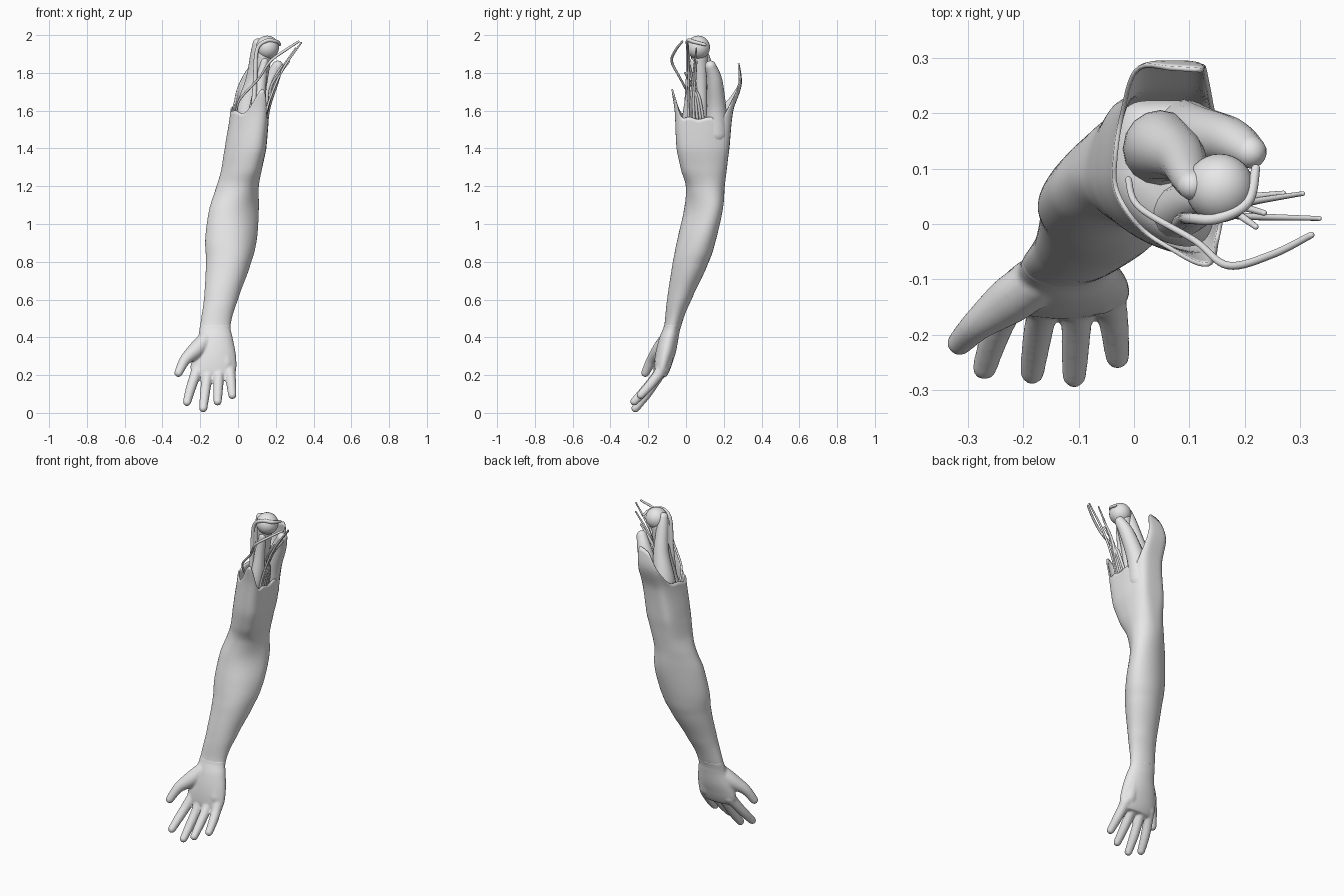
import bpy, bmesh, math
from mathutils import Vector

if "Cube" in bpy.data.objects:
    bpy.data.objects.remove(bpy.data.objects["Cube"])

grey = bpy.data.materials.new("pale_grey")
grey.use_nodes = True
grey.diffuse_color = (0.8, 0.8, 0.8, 1)
grey.node_tree.nodes["Principled BSDF"].inputs["Base Color"].default_value = (0.8, 0.8, 0.8, 1)


def spline(rows, u):
    """Smooth value through a list of rows at position u (0 to len - 1)."""
    last = len(rows) - 1
    i = min(max(int(u), 0), last - 1)
    f = u - i
    a, b, c, d = (rows[min(max(i + j, 0), last)] for j in (-1, 0, 1, 2))
    return [q + f * (r - p + f * (2 * p - 5 * q + 4 * r - s + f * (3 * (q - r) + s - p))) / 2
            for p, q, r, s in zip(a, b, c, d)]


def add_loft(bm, rings, caps=True):
    loops = [[bm.verts.new(p) for p in ring] for ring in rings]
    n = len(loops[0])
    for low, high in zip(loops, loops[1:]):
        for i in range(n):
            j = (i + 1) % n
            bm.faces.new((low[i], low[j], high[j], high[i]))
    if caps:
        bm.faces.new(loops[0][::-1])
        bm.faces.new(loops[-1])


def add_sweep(bm, path, steps=8, sides=16):
    """Round-ended tube along rows of x, y, z, radius."""
    count = (len(path) - 1) * steps
    rows = [spline(path, k / steps) for k in range(count + 1)]
    start, end = Vector(rows[0][:3]), Vector(rows[-1][:3])
    head = (start - Vector(rows[1][:3])).normalized()
    tail = (end - Vector(rows[-2][:3])).normalized()
    arcs = [math.radians(a) for a in (20, 40, 60, 75, 86)]

    def dome(centre, way, r):
        return [[*(centre + way * r * math.sin(a)), r * math.cos(a)] for a in arcs]

    rows = dome(start, head, rows[0][3])[::-1] + rows + dome(end, tail, rows[-1][3])
    rings, side = [], None
    for k, row in enumerate(rows):
        way = (Vector(rows[min(k + 1, len(rows) - 1)][:3]) - Vector(rows[max(k - 1, 0)][:3])).normalized()
        side = way.orthogonal() if side is None else side - way * side.dot(way)
        side.normalize()
        up = way.cross(side)
        rings.append([Vector(row[:3]) + row[3] * (side * math.cos(t) + up * math.sin(t))
                      for t in (math.tau * s / sides for s in range(sides))])
    add_loft(bm, rings)


def finish(bm, name):
    bmesh.ops.recalc_face_normals(bm, faces=bm.faces)
    mesh = bpy.data.meshes.new(name)
    bm.to_mesh(mesh)
    bm.free()
    mesh.materials.append(grey)
    mesh.shade_smooth()
    obj = bpy.data.objects.new(name, mesh)
    bpy.context.collection.objects.link(obj)
    return obj


def sweep(name, path):
    bm = bmesh.new()
    add_sweep(bm, path)
    return finish(bm, name)


# Limb outline: height, x range, y range, slant of the front, diagonal tilt
LIMB = [
    (0.19, -0.24, -0.02, -0.17, -0.10, 0, 0),
    (0.24, -0.25, -0.01, -0.17, -0.08, 0, 0),
    (0.32, -0.235, -0.015, -0.16, -0.055, 0, 0),
    (0.4, -0.21, -0.03, -0.14, -0.04, 0, 0),
    (0.46, -0.2, -0.04, -0.115, -0.025, 0, 0),
    (0.6, -0.18, 0, -0.10, 0.03, 0.1, 0.1),
    (0.8, -0.17, 0.07, -0.07, 0.12, 0.2, 0.2),
    (0.92, -0.175, 0.1, -0.045, 0.16, 0.2, 0.3),
    (1.08, -0.155, 0.11, -0.01, 0.195, 0.2, 0.4),
    (1.2, -0.115, 0.11, 0, 0.205, 0.3, 0.2),
    (1.28, -0.09, 0.125, -0.025, 0.215, 0.4, 0.1),
    (1.4, -0.07, 0.15, -0.05, 0.23, 0.4, 0),
    (1.6, -0.04, 0.165, -0.06, 0.25, 0.5, 0),
    (1.74, -0.035, 0.17, -0.08, 0.295, 0.6, 0),
    (1.88, 0, 0.18, -0.08, 0.28, 0.6, 0),
]


def outline(z, t, shrink=1):
    i = 0
    while i < len(LIMB) - 2 and LIMB[i + 1][0] < z:
        i += 1
    u = i + (z - LIMB[i][0]) / (LIMB[i + 1][0] - LIMB[i][0])
    _, x0, x1, y0, y1, slant, tilt = spline(LIMB, u)
    c, s = math.cos(t), math.sin(t + tilt)
    # The back of the upper arm is squarer than the rest
    square = 1 - 0.45 * min(1, max(0, (z - 1.15) * 4)) * max(0, s)
    x = math.copysign(abs(c) ** square, c) + slant * min(0, s) ** 2
    y = math.copysign(abs(s) ** square, s)
    return Vector(((x0 + x1) / 2 + shrink * (x1 - x0) / 2 * x,
                   (y0 + y1) / 2 + shrink * (y1 - y0) / 2 * y, z))


def rim(t):
    """Torn upper edge with a broad back flap and a front point."""
    width = 0.42 if t < 1.4 else 0.85
    return (1.56 + 0.04 * max(0, -math.cos(t)) + 0.29 * math.exp(-((t - 1.4) / width) ** 2)
            + 0.16 * math.exp(-((t - 4.75) / 0.4) ** 2) + 0.006 * math.sin(9 * t))


ANGLES = [math.tau * k / 72 for k in range(72)]

# Arm skin, open at the top and tucked into the wrist below
bm = bmesh.new()
add_loft(bm, [[outline(0.43 + (rim(t) - 0.43) * k / 56, t, 0.9 if k == 0 else 1) for t in ANGLES]
              for k in range(57)], caps=False)
skin = finish(bm, "arm_skin")
shell = skin.modifiers.new("thickness", "SOLIDIFY")
shell.thickness = 0.008
shell.offset = -1

# Flesh plug inside the skin
bm = bmesh.new()
add_loft(bm, [[outline(z, t, f) for t in ANGLES]
              for z, f in ((1.4, 0.9), (1.5, 0.9), (1.53, 0.75), (1.55, 0.4))])
finish(bm, "flesh_core")

# Hand: palm, fingers and thumb fused together
bm = bmesh.new()
add_loft(bm, [[outline(0.19 + 0.02 * k, t, 0.85 if k == 0 else 1.02) for t in ANGLES]
              for k in range(15)])
FINGERS = [  # knuckle x, tip x, tip y, tip z
    (-0.212, -0.27, -0.26, 0.057),
    (-0.157, -0.184, -0.268, 0.024),
    (-0.1, -0.108, -0.274, 0.06),
    (-0.046, -0.03, -0.24, 0.094),
]
for bx, tx, ty, tz in FINGERS:
    base, tip = Vector((bx, -0.125, 0.235)), Vector((tx, ty, tz))
    bend = Vector((0, 0.014, 0.01))
    add_sweep(bm, [(*base, 0.033), (*(base.lerp(tip, 0.4) + bend), 0.028),
                   (*(base.lerp(tip, 0.72) + bend), 0.026), (*tip, 0.022)])
add_sweep(bm, [(-0.17, -0.1, 0.39, 0.042), (-0.22, -0.135, 0.335, 0.044),
               (-0.28, -0.18, 0.28, 0.03), (-0.315, -0.215, 0.212, 0.023)])
add_sweep(bm, [(-0.075, -0.098, 0.36, 0.045), (-0.065, -0.12, 0.26, 0.045)])
hand = finish(bm, "hand")
fuse = hand.modifiers.new("fuse", "REMESH")
fuse.mode = "VOXEL"
fuse.voxel_size = 0.006
fuse.use_smooth_shade = True
relax = hand.modifiers.new("relax", "SMOOTH")
relax.factor = 0.5
relax.iterations = 7

# Upper arm bone with its ball head
sweep("bone_shaft", [(0.09, 0.08, 1.45, 0.035), (0.115, 0.08, 1.7, 0.033), (0.135, 0.07, 1.9, 0.045)])
bm = bmesh.new()
bmesh.ops.create_uvsphere(bm, u_segments=32, v_segments=20, radius=0.062)
bmesh.ops.translate(bm, verts=bm.verts, vec=(0.155, 0.065, 1.935))
finish(bm, "bone_head")

# Cut muscles around the bone
sweep("outer_muscle", [(0.05, 0.13, 1.48, 0.07), (0.05, 0.14, 1.6, 0.064),
                       (0.085, 0.12, 1.76, 0.045), (0.1, 0.085, 1.9, 0.034), (0.105, 0.07, 1.955, 0.027)])
sweep("back_muscle", [(0.09, 0.16, 1.48, 0.065), (0.12, 0.16, 1.62, 0.052),
                      (0.175, 0.15, 1.76, 0.042), (0.21, 0.13, 1.835, 0.03)])
sweep("front_muscle", [(0.07, 0.02, 1.48, 0.05), (0.1, 0.03, 1.6, 0.045),
                       (0.12, 0.04, 1.75, 0.03), (0.14, 0.04, 1.86, 0.02)])
sweep("head_tendon", [(0.22, 0.1, 1.95, 0.008), (0.205, 0.04, 1.965, 0.01), (0.15, 0.01, 1.97, 0.01),
                      (0.1, 0.01, 1.92, 0.01), (0.09, 0.01, 1.75, 0.012), (0.08, 0, 1.58, 0.014)])

# Long loose vessel that loops out at the front
sweep("front_vessel", [(-0.01, 0.08, 1.58, 0.006), (0.01, 0.03, 1.66, 0.006), (0.11, -0.03, 1.77, 0.006),
                       (0.17, -0.075, 1.86, 0.007), (0.25, -0.055, 1.92, 0.007), (0.32, -0.02, 1.965, 0.006)])

# Bundle of vessels and nerves on the inner side
TIPS = [(0.335, 0.01, 1.96), (0.305, 0.055, 1.93), (0.27, 0.055, 1.86),
        (0.235, 0.02, 1.84), (0.22, -0.005, 1.8), (0.2, 0.03, 1.74)]
for k, tip in enumerate(TIPS):
    root = Vector((0.13, 0.01 + 0.018 * k, 1.5))
    middle = Vector((0.165, 0.015 + 0.012 * k, 1.65))
    high = middle.lerp(Vector(tip), 0.5) + Vector((-0.015, 0, 0.01))
    r = 0.006 + 0.0015 * (k > 1)
    sweep("inner_vessel_%d" % (k + 1), [(*root, r), (*middle, r), (*high, r), (*tip, r * 0.7)])
